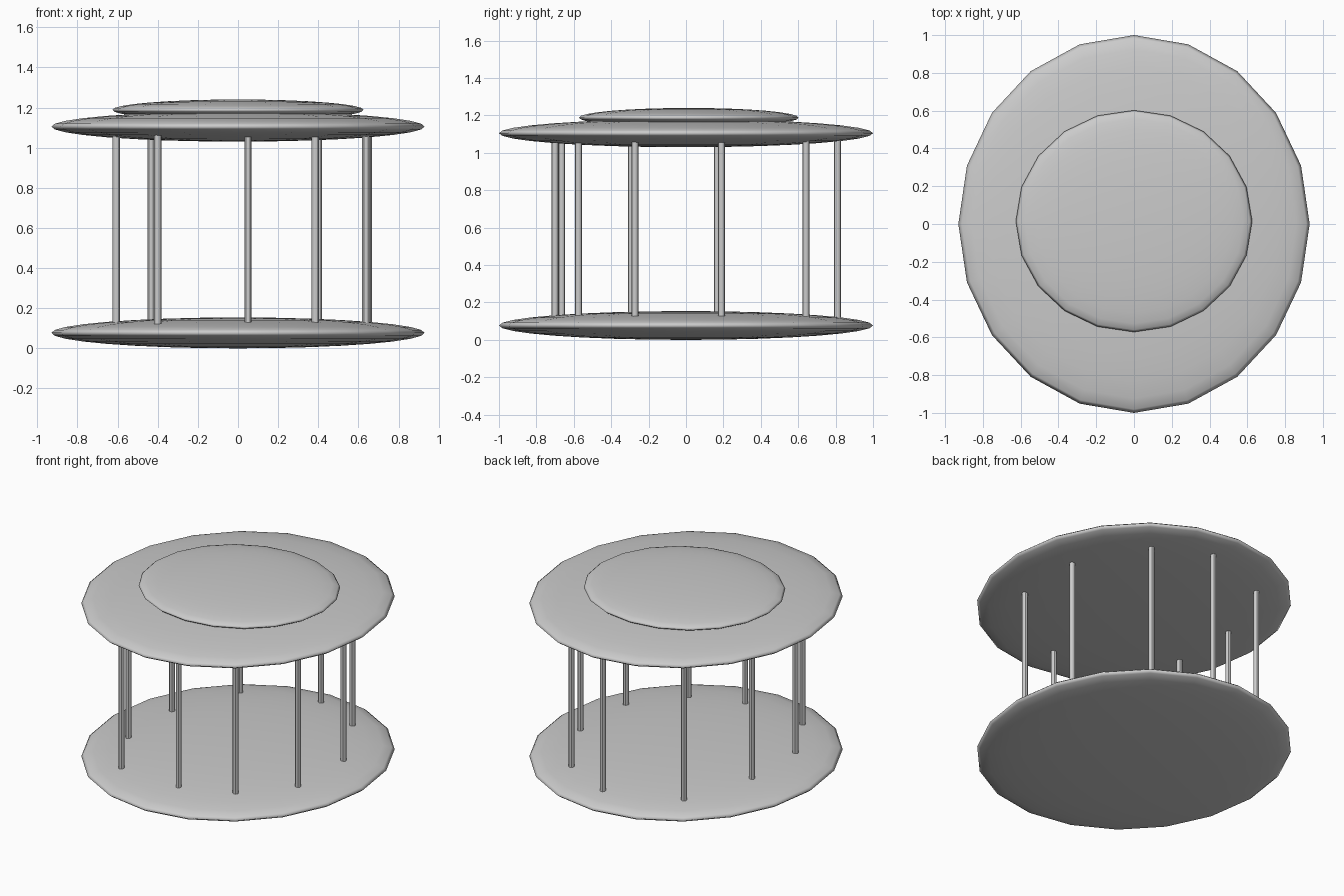
import bpy

if "Cube" in bpy.data.objects:
    bpy.data.objects.remove(bpy.data.objects["Cube"])


def lens(name, loc, size):
    """Flattened 20-sided ellipsoid; size holds the half-axes."""
    bpy.ops.mesh.primitive_uv_sphere_add(segments=20, ring_count=16, radius=1, location=loc)
    ob = bpy.context.object
    ob.name = name
    ob.scale = size
    bpy.ops.object.transform_apply(location=False, rotation=False, scale=True)
    bpy.ops.object.shade_smooth()
    return ob


def column(name, x, y, z0=0.10, z1=1.09, r=0.018):
    bpy.ops.mesh.primitive_cylinder_add(vertices=12, radius=r, depth=z1 - z0,
                                        location=(x, y, (z0 + z1) / 2))
    ob = bpy.context.object
    ob.name = name
    bpy.ops.object.shade_smooth_by_angle()
    return ob


# Base, roof and raised cap
lens("base_disc", (0, 0, 0.077), (0.93, 1.0, 0.077))
lens("roof_disc", (0, 0, 1.105), (0.93, 1.0, 0.075))
lens("roof_cap", (0, 0.015, 1.188), (0.626, 0.587, 0.052))

# Irregular ring of ten slim columns
spots = [(0.05, -0.70), (0.385, -0.575), (0.637, -0.273), (0.65, 0.19), (0.40, 0.642),
         (0.05, 0.81), (-0.434, 0.64), (-0.607, 0.168), (-0.607, -0.293), (-0.40, -0.664)]
for i, (x, y) in enumerate(spots, 1):
    column(f"column_{i:02d}", x, y)
